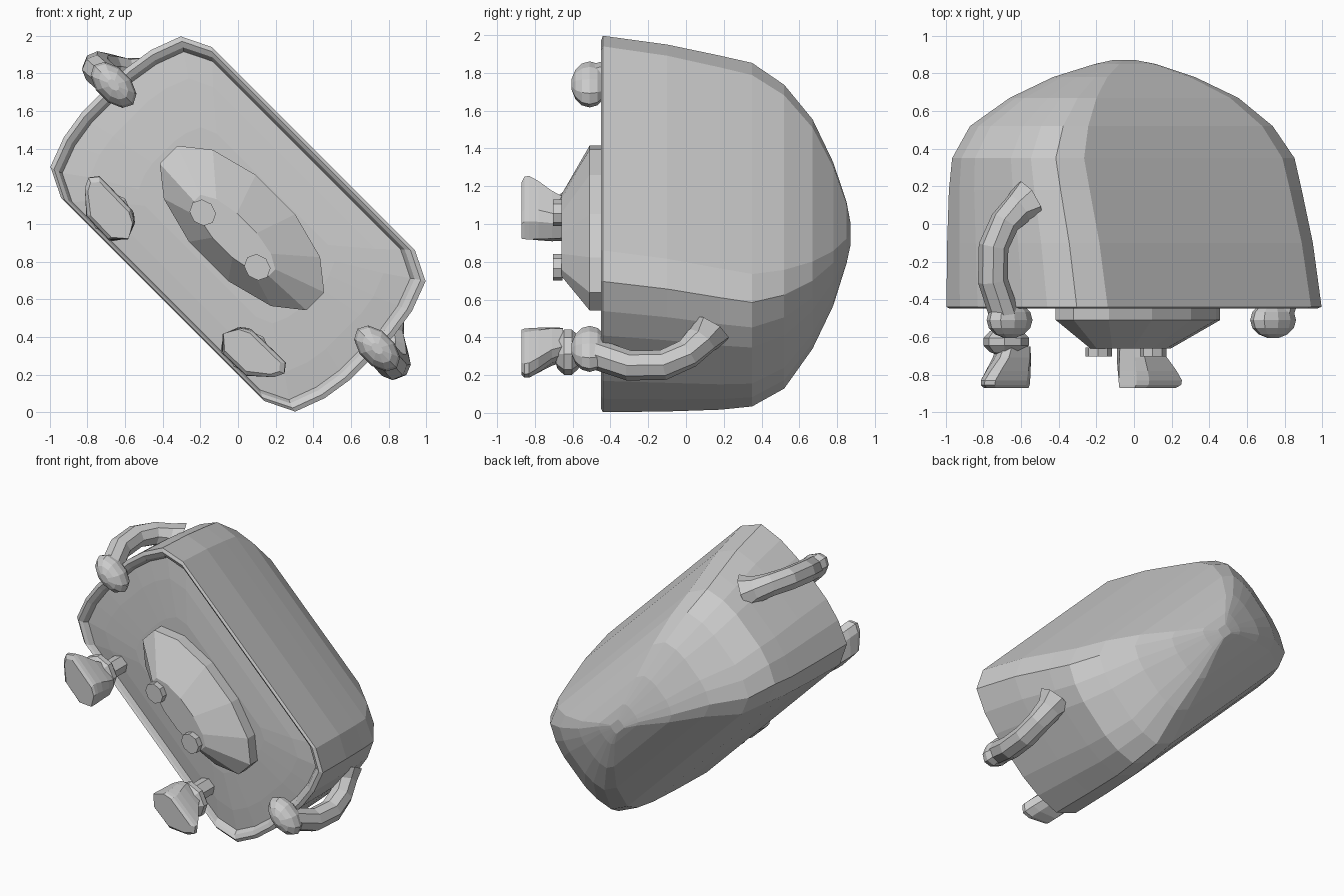
import bpy, bmesh
from math import sin, cos, pi, sqrt
from mathutils import Vector

if "Cube" in bpy.data.objects:
    bpy.data.objects.remove(bpy.data.objects["Cube"])

grey = bpy.data.materials.new("plain_grey")
grey.use_nodes = True
COLOUR = (0.6, 0.6, 0.6, 1)
grey.diffuse_color = COLOUR
grey.node_tree.nodes["Principled BSDF"].inputs["Base Color"].default_value = COLOUR


def place(u, v, y):
    """Tilted frame: u runs along the long axis, v across it, y is depth."""
    return Vector(((u + v) / sqrt(2), y, 1 + (v - u) / sqrt(2)))


def loft(name, rings):
    """Skin a list of equal rings of (u, v, y) points and cap both ends."""
    bm = bmesh.new()
    loops = [[bm.verts.new(place(*p)) for p in ring] for ring in rings]
    n = len(loops[0])
    for a, b in zip(loops, loops[1:]):
        for i in range(n):
            j = (i + 1) % n
            bm.faces.new((a[i], a[j], b[j], b[i]))
    bm.faces.new(loops[0])
    bm.faces.new(loops[-1])
    bmesh.ops.recalc_face_normals(bm, faces=bm.faces)
    mesh = bpy.data.meshes.new(name)
    bm.to_mesh(mesh)
    bm.free()
    mesh.materials.append(grey)
    obj = bpy.data.objects.new(name, mesh)
    bpy.context.collection.objects.link(obj)
    return obj


def oval(u, v, y, ru, rv, n=10, turn=0):
    return [(u + ru * cos(2 * pi * i / n + turn), v + rv * sin(2 * pi * i / n + turn), y)
            for i in range(n)]


def ellipsoid(name, c, r, n=10, steps=6):
    rings = []
    for k in range(steps + 1):
        a = pi * (0.08 + 0.84 * k / steps)
        rings.append(oval(c[0], c[1], c[2] - r[2] * cos(a) / cos(0.08 * pi),
                          r[0] * sin(a), r[1] * sin(a), n))
    return loft(name, rings)


# Rounded-rectangle outline
quarter = [(1, 0.3), (0.975, 0.58), (0.915, 0.865), (0.76, 1), (0.35, 1)]
half = quarter + [(-a, b) for a, b in reversed(quarter)]
outline = half + [(-1, 0)] + [(a, -b) for a, b in reversed(half)] + [(1, 0)]


def shell_ring(y, length, upper, lower):
    """Outline reaching v = upper on one side and v = -lower on the other."""
    mid, width = (upper - lower) / 2, (upper + lower) / 2
    return [(a * length, mid + b * width, y) for a, b in outline]


# Body: dished front panel, thin raised rim, long sides and domed back
body_sections = [
    (-0.43, 0.55, 0.26, 0.28), (-0.415, 0.8, 0.42, 0.44),
    (-0.4, 0.93, 0.515, 0.54), (-0.435, 0.95, 0.53, 0.55),
    (-0.45, 0.98, 0.55, 0.56), (-0.44, 1.005, 0.566, 0.566),
    (-0.1, 1.0, 0.5, 0.56), (0.18, 0.99, 0.42, 0.55), (0.35, 0.98, 0.37, 0.53),
    (0.52, 0.86, 0.31, 0.5), (0.67, 0.66, 0.22, 0.37), (0.78, 0.41, 0.11, 0.26),
    (0.85, 0.17, 0.02, 0.15), (0.872, 0.05, -0.04, 0.11)]
loft("body", [shell_ring(*s) for s in body_sections])

# Face: faceted block tapering to a narrow flat ridge
loft("face", [oval(0.03, v, y, ru, rv, 12, pi / 12) for y, v, ru, rv in
              [(-0.4, 0, 0.57, 0.26), (-0.51, 0, 0.57, 0.26), (-0.66, -0.055, 0.29, 0.095)]])

# Sole outline, from toe round to heel and back
sole = [(0.735, -0.385), (0.70, -0.34), (0.46, -0.345), (0.4, -0.38),
        (0.355, -0.47), (0.43, -0.545), (0.6, -0.54), (0.71, -0.44)]
heel = Vector((0.37, -0.45))

for side, label in ((-1, "right"), (1, "left")):
    # Eye: short stud on the ridge
    eye_u = 0.03 + side * 0.205
    loft(label + "_eye", [oval(eye_u, -0.09, y, 0.075, 0.065, 8) for y in (-0.655, -0.705)])

    # Arm: tube bending out of the end and forward, flared where it joins
    path = [Vector(p) for p in [(0.94, 0.15, 0.11), (1.0, 0.13, 0.08), (1.07, 0.1, 0.01),
                                (1.12, 0.065, -0.12), (1.11, 0.05, -0.3), (1.03, 0.055, -0.48)]]
    radii = [0.13, 0.09, 0.08, 0.08, 0.08, 0.08]
    rings = []
    for i, (p, r) in enumerate(zip(path, radii)):
        along = (path[min(i + 1, 5)] - path[max(i - 1, 0)]).normalized()
        across = along.cross(Vector((0, 1, 0))).normalized()
        other = along.cross(across)
        ring = [p + r * (cos(k * pi / 4) * across + sin(k * pi / 4) * other) for k in range(8)]
        rings.append([(side * q.x, q.y, q.z) for q in ring])
    loft(label + "_arm", rings)
    ellipsoid(label + "_hand", (side * 0.99, 0.055, -0.51), (0.148, 0.09, 0.095))

    # Leg: short post, rounded ankle and a foot with its toe turned outward
    loft(label + "_leg", [oval(side * 0.5, -0.44, y, 0.065, 0.06, 6) for y in (-0.38, -0.64)])
    ellipsoid(label + "_ankle", (side * 0.52, -0.44, -0.625), (0.135, 0.115, 0.075), 8, 5)
    rings = []
    for y, length, width in [(-0.65, 0.58, 0.85), (-0.71, 0.68, 0.95), (-0.78, 0.88, 1),
                             (-0.83, 1, 1), (-0.855, 1, 0.95), (-0.87, 0.93, 0.8)]:
        rings.append([(side * (heel.x + length * (u - heel.x)),
                       heel.y + width * (v - heel.y), y) for u, v in sole])
    loft(label + "_foot", rings)
